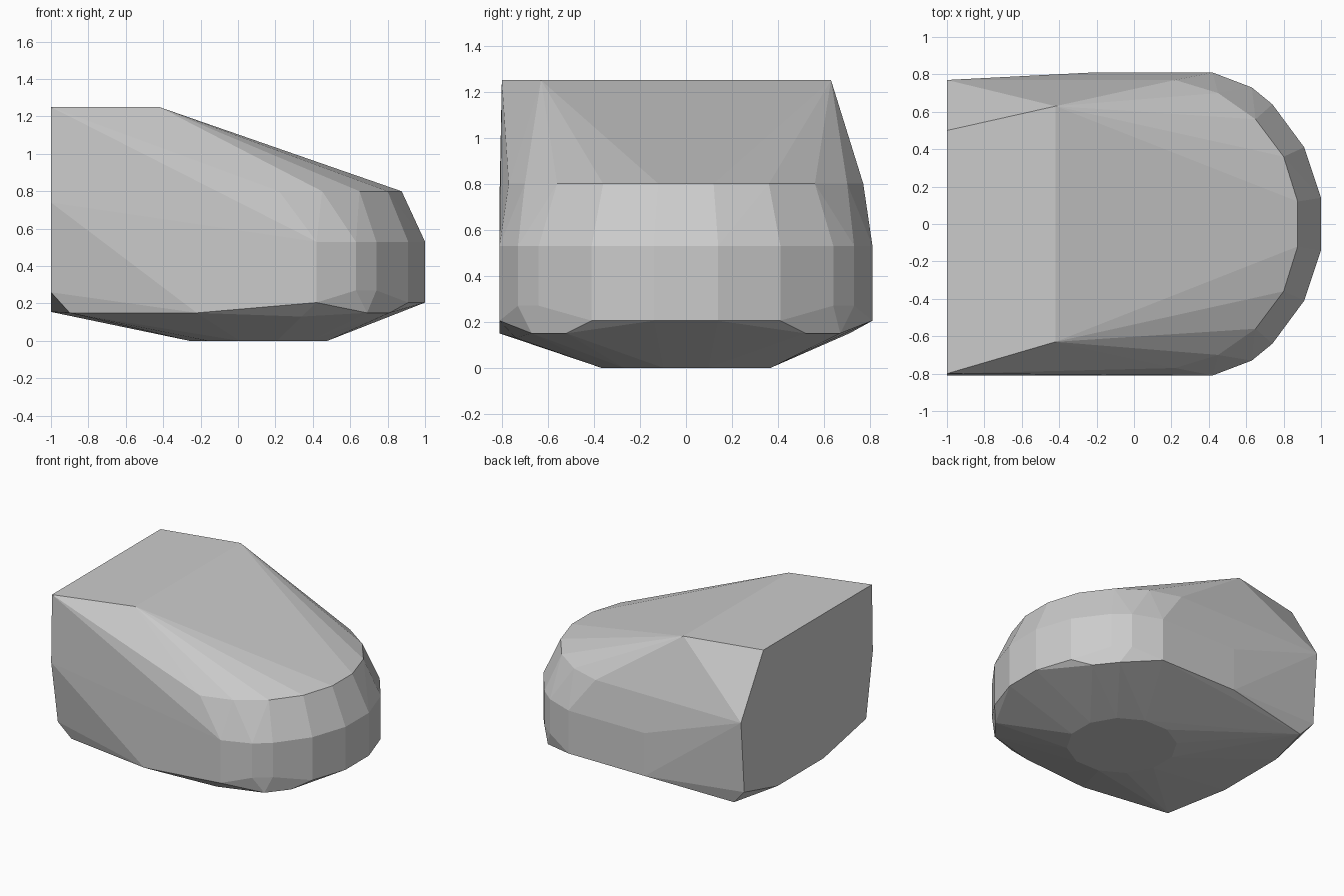
import bpy
import bmesh
import math

default_cube = bpy.data.objects.get("Cube")
if default_cube:
    bpy.data.objects.remove(default_cube, do_unlink=True)


def flat_material(name, colour):
    material = bpy.data.materials.new(name)
    material.use_nodes = True
    material.diffuse_color = colour
    shader = next(n for n in material.node_tree.nodes if n.type == "BSDF_PRINCIPLED")
    shader.inputs["Base Color"].default_value = colour
    return material


def mirrored(outline, height):
    """Half outline (x, y) repeated on both sides at one height."""
    return [(x, side * y, height) for x, y in outline for side in (-1, 1)]


def disc(centre_x, radius, sides):
    """Flat round underside resting on the ground."""
    steps = [2 * math.pi * (i + 0.5) / sides for i in range(sides)]
    return [(centre_x + radius * math.cos(a), radius * math.sin(a), 0) for a in steps]


def hull_object(name, points, material):
    bm = bmesh.new()
    for point in points:
        bm.verts.new(point)
    result = bmesh.ops.convex_hull(bm, input=bm.verts[:])
    spare = {v for v in result["geom_interior"] + result["geom_unused"]
             if isinstance(v, bmesh.types.BMVert)}
    bmesh.ops.delete(bm, geom=list(spare), context="VERTS")
    bmesh.ops.dissolve_limit(bm, angle_limit=math.radians(0.5),
                             verts=bm.verts[:], edges=bm.edges[:])
    bmesh.ops.recalc_face_normals(bm, faces=bm.faces[:])
    mesh = bpy.data.meshes.new(name)
    bm.to_mesh(mesh)
    bm.free()
    mesh.materials.append(material)
    obj = bpy.data.objects.new(name, mesh)
    bpy.context.collection.objects.link(obj)
    return obj


# Rounded nose: widest band, narrower shoulder above, bevelled lip below
nose = [(1, 0.14), (0.91, 0.41), (0.74, 0.64), (0.63, 0.73), (0.42, 0.81)]
shoulder = [(0.875, 0.12), (0.8, 0.36), (0.65, 0.56), (0.45, 0.7), (0.22, 0.77)]
points = mirrored(nose, 0.53) + mirrored(shoulder, 0.8)
points += mirrored([nose[0], nose[1], nose[4]], 0.205)
points += mirrored(nose[2:4], 0.27)
points += mirrored([(0.69, 0.67), (0.81, 0.52)], 0.15)

# Raised roof ridge, and the cut rear wall
points += mirrored([(-0.42, 0.63)], 1.25)
points += [(-1, -0.8, 1.25), (-1, 0.5, 1.25)]
points += [(-1, 0.77, 0.8), (-1, -0.81, 0.74)]
points += mirrored([(-1, 0.73)], 0.26)

# Lower rear corners and flanks
points += mirrored([(-0.9, 0.71)], 0.15)
points += [(-1, 0.33, 0.155), (-1, -0.22, 0.155)]
points += [(-0.22, 0.81, 0.53), (-0.22, 0.81, 0.205)]
points += [(-0.22, -0.81, 0.15), (0.34, -0.74, 0.13)]

# Underside
points += disc(0.11, 0.38, 12)

grey = flat_material("plain grey", (0.6, 0.6, 0.6, 1))
hull_object("faceted_body", points, grey)
